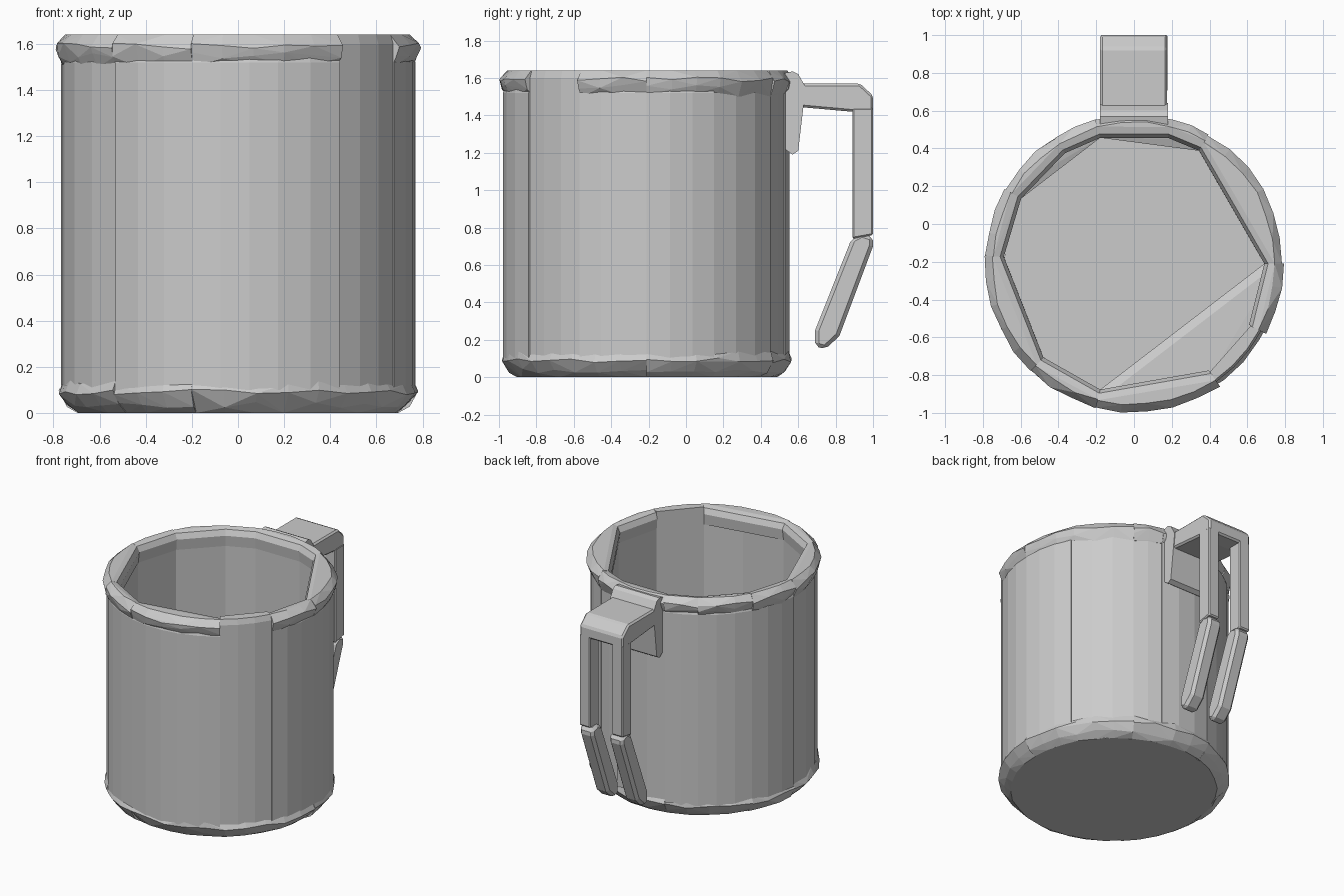
import bpy, bmesh, random
from math import sin, cos, radians
from mathutils import Vector

random.seed(4)
CY = -0.21  # axis of the cup along y

old = bpy.data.objects.get("Cube")
if old:
    bpy.data.objects.remove(old, do_unlink=True)

grey = bpy.data.materials.new("plain_grey")
grey.use_nodes = True
COLOUR = (0.6, 0.6, 0.6, 1)
grey.diffuse_color = COLOUR
grey.node_tree.nodes["Principled BSDF"].inputs["Base Color"].default_value = COLOUR


def hull(name, points):
    """Flat-faced convex solid around the points."""
    bm = bmesh.new()
    for p in points:
        bm.verts.new(p)
    result = bmesh.ops.convex_hull(bm, input=bm.verts)
    loose = [v for v in bm.verts if not v.link_faces]
    bmesh.ops.delete(bm, geom=loose, context="VERTS")
    bmesh.ops.recalc_face_normals(bm, faces=bm.faces)
    bmesh.ops.dissolve_limit(bm, angle_limit=radians(1), verts=bm.verts, edges=bm.edges)
    mesh = bpy.data.meshes.new(name)
    bm.to_mesh(mesh)
    bm.free()
    mesh.materials.append(grey)
    obj = bpy.data.objects.new(name, mesh)
    bpy.context.collection.objects.link(obj)
    return obj


def polar(r, deg, z):
    a = radians(deg)
    return Vector((r * cos(a), CY + r * sin(a), z))


def chunk(name, a0, a1, outer, inner, jitter=0.0):
    """Arc-shaped block: outer (r, z) pairs follow the arc, inner pairs sit at its ends."""
    steps = max(2, round((a1 - a0) / 10))
    pts = []
    for i in range(steps + 1):
        a = a0 + (a1 - a0) * i / steps
        for r, z in outer:
            dz = random.uniform(-jitter, jitter) if z not in (0, 1.64) else 0
            pts.append(polar(r + random.uniform(-jitter, 0), a, z + dz))
    pts += [polar(r, a, z) for a in (a0, a1) for r, z in inner]
    return hull(name, pts)


def strips(name, breaks, outer, inner, jitter=0.0, skip=()):
    for i, (a0, a1) in enumerate(zip(breaks, breaks[1:])):
        if a0 not in skip:
            chunk(f"{name}_{i + 1}", a0, a1, outer, inner, jitter)


# Wall: upright panels with flat inner faces
wall_breaks = [-55, -28, 0, 28, 60, 75, 105, 122, 150, 177, 202, 226, 255, 283, 305]
for i, (a0, a1) in enumerate(zip(wall_breaks, wall_breaks[1:])):
    r = 0.765 + random.uniform(-0.006, 0.006)
    top = 1.64 if a0 == -55 else 1.56
    chunk(f"wall_panel_{i + 1}", a0, a1,
          [(r, 0.1), (r, top - 0.04), (r - 0.012, top)],
          [(0.70, 0.1), (0.70, top)])

# Rolled rim: chunky blocks, left open where one wall panel rises to the top
rim_breaks = [-55, -28, 0, 60, 75, 105, 122, 150, 177, 226, 255, 305]
strips("rim_block", rim_breaks,
       [(0.755, 1.64), (0.795, 1.59), (0.785, 1.55), (0.765, 1.51)],
       [(0.71, 1.63), (0.69, 1.59), (0.70, 1.51)], 0.014, skip=(-55,))

# Base: rounded foot blocks around a solid floor
foot_breaks = [-105, 0, 60, 105, 150, 177, 226, 255]
strips("foot_block", foot_breaks,
       [(0.70, 0), (0.745, 0.035), (0.785, 0.09), (0.768, 0.13)],
       [(0.69, 0.01), (0.69, 0.11)], 0.013)
hull("floor", [polar(0.69, a, z) for a in range(0, 360, 15) for z in (0, 0.09)])


def extrude_x(name, x0, x1, profile, bevel=0.0):
    """Convex (y, z) profile drawn out along x."""
    obj = hull(name, [(x, y, z) for x in (x0, x1) for y, z in profile])
    if bevel:
        mod = obj.modifiers.new("chamfer", "BEVEL")
        mod.width = bevel
        mod.segments = 1
    return obj


# Handle: bracket on the wall, top plate, then a pair of bars and slanting legs
extrude_x("handle_bracket", -0.18, 0.18,
          [(0.50, 1.62), (0.57, 1.635), (0.60, 1.62), (0.64, 1.55),
           (0.60, 1.21), (0.57, 1.19), (0.50, 1.24)])
extrude_x("handle_top", -0.18, 0.175,
          [(0.60, 1.57), (0.93, 1.57), (1.0, 1.505), (1.0, 1.42),
           (0.88, 1.42), (0.60, 1.445)], 0.012)
for side, s in (("left", 1), ("right", -1)):
    extrude_x(f"handle_bar_{side}", s * 0.09, s * 0.178,
              [(0.89, 1.44), (1.0, 1.44), (1.0, 0.76), (0.89, 0.74)], 0.008)
    extrude_x(f"handle_leg_{side}", s * 0.065, s * 0.178,
              [(0.885, 0.74), (0.94, 0.77), (1.0, 0.75), (1.0, 0.70), (0.82, 0.22),
               (0.745, 0.15), (0.69, 0.165), (0.69, 0.25)], 0.02)
